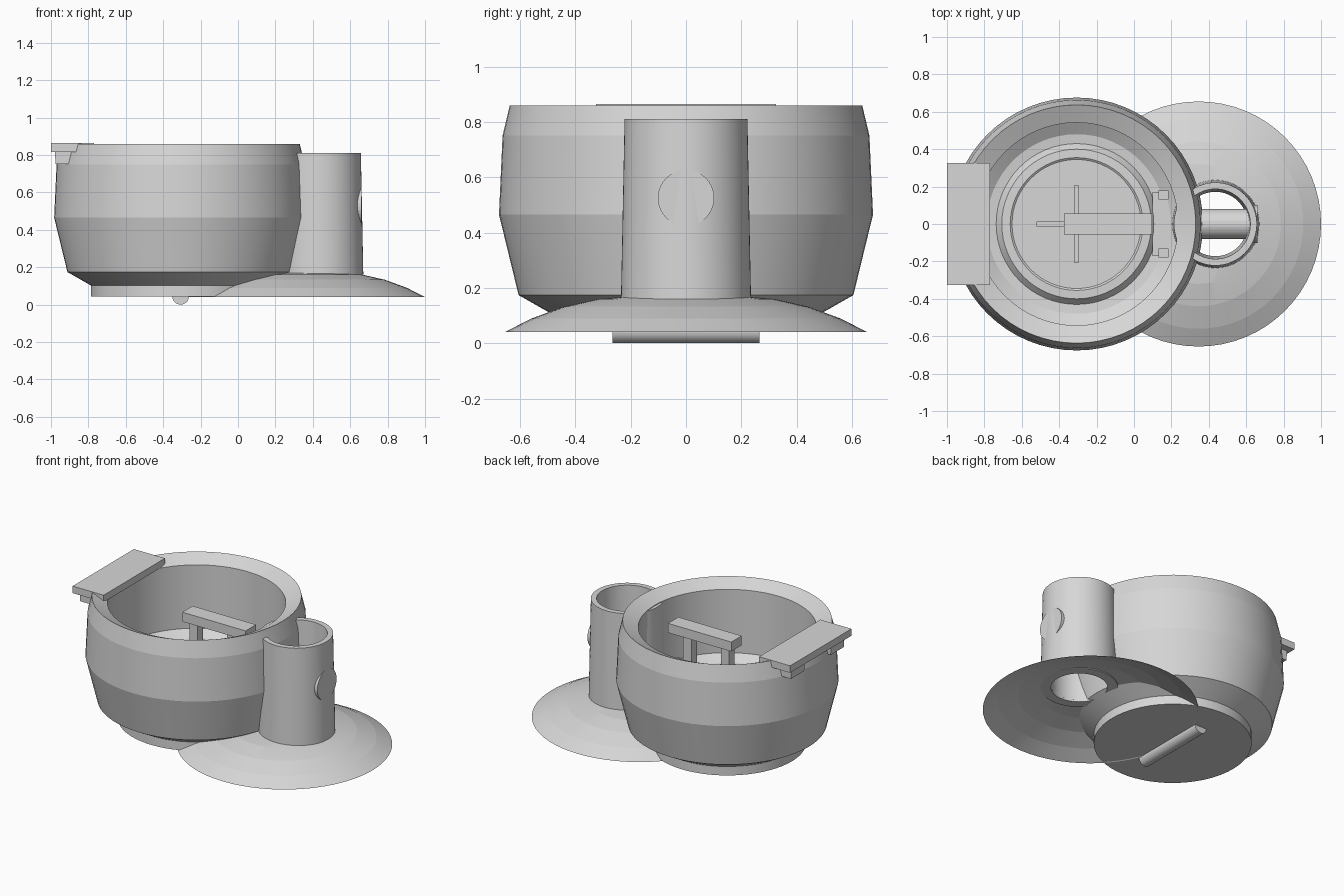
import bpy, bmesh, math

if "Cube" in bpy.data.objects:
    bpy.data.objects.remove(bpy.data.objects["Cube"])

SEG = 64
BX = -0.307         # bowl axis
TX = 0.435          # tube axis

grey = bpy.data.materials.new("light grey")
grey.diffuse_color = (0.68, 0.68, 0.68, 1)
grey.use_nodes = True
grey.node_tree.nodes["Principled BSDF"].inputs["Base Color"].default_value = grey.diffuse_color


def finish(bm, name):
    bmesh.ops.recalc_face_normals(bm, faces=bm.faces)
    me = bpy.data.meshes.new(name)
    bm.to_mesh(me)
    bm.free()
    me.materials.append(grey)
    ob = bpy.data.objects.new(name, me)
    bpy.context.collection.objects.link(ob)
    bpy.ops.object.select_all(action='DESELECT')
    ob.select_set(True)
    bpy.context.view_layer.objects.active = ob
    bpy.ops.object.shade_smooth_by_angle(angle=math.radians(7))
    return ob


def loft(name, rings, caps=False, closed=False):
    """Joins horizontal rings given as (centre x, radius, z)."""
    bm = bmesh.new()
    loops = [[bm.verts.new((cx + r * math.cos(2 * math.pi * i / SEG),
                            r * math.sin(2 * math.pi * i / SEG), z))
              for i in range(SEG)] for cx, r, z in rings]
    pairs = list(zip(loops, loops[1:]))
    if closed:
        pairs.append((loops[-1], loops[0]))
    for a, b in pairs:
        for i in range(SEG):
            j = (i + 1) % SEG
            bm.faces.new((a[i], a[j], b[j], b[i]))
    if caps:
        bm.faces.new(loops[0])
        bm.faces.new(loops[-1])
    return finish(bm, name)


def prism(name, profile, y0, y1):
    """Extrudes an x-z outline along y."""
    bm = bmesh.new()
    a = [bm.verts.new((x, y0, z)) for x, z in profile]
    b = [bm.verts.new((x, y1, z)) for x, z in profile]
    bm.faces.new(a)
    bm.faces.new(b)
    for i in range(len(a)):
        j = (i + 1) % len(a)
        bm.faces.new((a[i], a[j], b[j], b[i]))
    return finish(bm, name)


def box(name, x0, x1, y0, y1, z0, z1):
    return prism(name, [(x0, z0), (x1, z0), (x1, z1), (x0, z1)], y0, y1)


def rod(name, axis, start, end, r, x, z):
    """Round bar along x or y."""
    bm = bmesh.new()
    ends = []
    for t in (start, end):
        ring = []
        for i in range(32):
            a = 2 * math.pi * i / 32
            u, v = r * math.cos(a), z + r * math.sin(a)
            ring.append(bm.verts.new((t, u, v) if axis == 'x' else (x + u, t, v)))
        bm.faces.new(ring)
        ends.append(ring)
    for i in range(32):
        j = (i + 1) % 32
        bm.faces.new((ends[0][i], ends[0][j], ends[1][j], ends[1][i]))
    return finish(bm, name)


# Bowl: foot, flared outside, sloping rim, upright inside wall and raised floor
bowl = [(0.48, 0.043), (0.48, 0.103), (0.605, 0.174), (0.676, 0.465), (0.663, 0.75),
        (0.637, 0.86), (0.542, 0.815), (0.542, 0.39), (0.48, 0.35), (0.43, 0.345),
        (0.40, 0.38), (0.355, 0.382), (0.345, 0.375)]
loft("bowl", [(BX, r, z) for r, z in bowl], caps=True)

# Domed base plate, open below, with the hole of the tube
loft("domed_base", [(0.345, 0.655, 0.04), (0.345, 0.56, 0.089), (0.345, 0.44, 0.133),
                    (0.345, 0.32, 0.16), (TX, 0.172, 0.172)])

# Side tube
loft("side_tube", [(TX, 0.235, 0.16), (TX, 0.222, 0.81), (TX, 0.187, 0.81),
                   (TX, 0.172, 0.16)], closed=True)

# Cross pipe and its end cap
rod("cross_pipe", 'x', 0.25, 0.64, 0.08, 0, 0.525)
rod("pipe_cap", 'x', 0.62, 0.66, 0.102, 0, 0.525)

# Bar under the foot
rod("foot_bar", 'y', -0.265, 0.265, 0.045, BX, 0.045)

# Rim ledge with two supports
box("rim_ledge", -1, -0.77, -0.325, 0.325, 0.817, 0.864)
for s, side in ((-1, "front"), (1, "back")):
    prism("ledge_support_" + side, [(-0.98, 0.82), (-0.975, 0.752), (-0.905, 0.752),
                                    (-0.89, 0.82)], s * 0.14, s * 0.28)
    box("hinge_block_" + side, 0.13, 0.185, s * 0.13, s * 0.18, 0.34, 0.41)

# Handle bar on two posts
box("handle_bar", -0.375, 0.095, -0.055, 0.055, 0.69, 0.753)
for i, x in enumerate((-0.31, -0.03)):
    box("handle_post_%d" % (i + 1), x - 0.03, x + 0.03, -0.03, 0.03, 0.37, 0.70)

# Cross ribs on the floor and hinge plate
box("floor_rib_long", BX - 0.013, BX + 0.013, -0.205, 0.205, 0.37, 0.40)
box("floor_rib_short", -0.52, -0.10, -0.013, 0.013, 0.37, 0.395)
box("hinge_plate", 0.10, 0.20, -0.17, 0.17, 0.335, 0.365)
